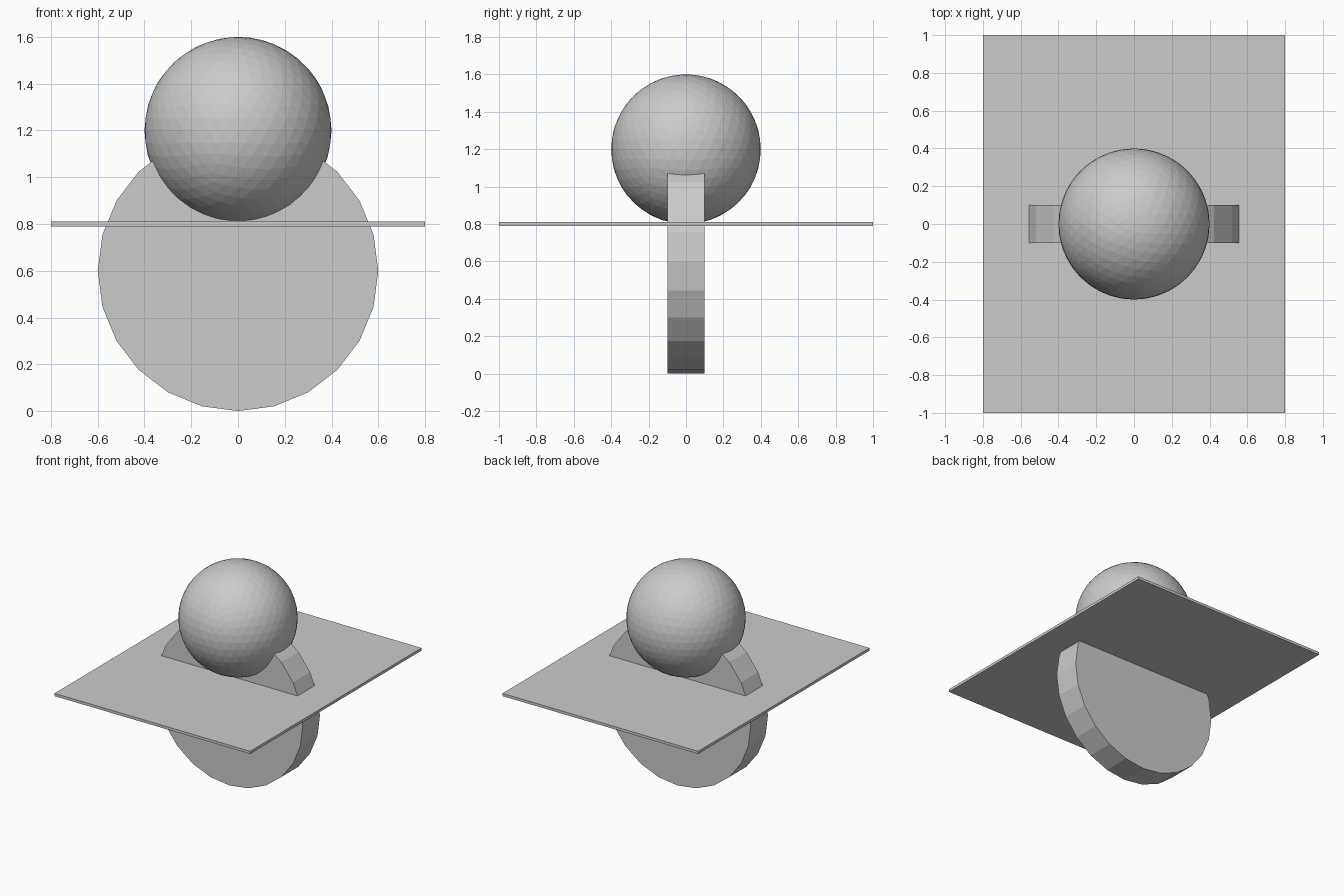
import bpy
from math import radians

if "Cube" in bpy.data.objects:
    bpy.data.objects.remove(bpy.data.objects["Cube"])

# upright disc: 24-sided, facing front
bpy.ops.mesh.primitive_cylinder_add(vertices=24, radius=0.6, depth=0.2,
                                    location=(0, 0, 0.6), rotation=(radians(90), 0, 0))
bpy.context.object.name = "upright_disc"

# thin rectangular plate cutting through the disc
bpy.ops.mesh.primitive_cube_add(size=1, location=(0, 0, 0.8))
plate = bpy.context.object
plate.name = "flat_plate"
plate.scale = (1.6, 2.0, 0.02)

# faceted ball resting on the plate
bpy.ops.mesh.primitive_ico_sphere_add(subdivisions=4, radius=0.4, location=(0, 0, 1.2))
bpy.context.object.name = "ball"
